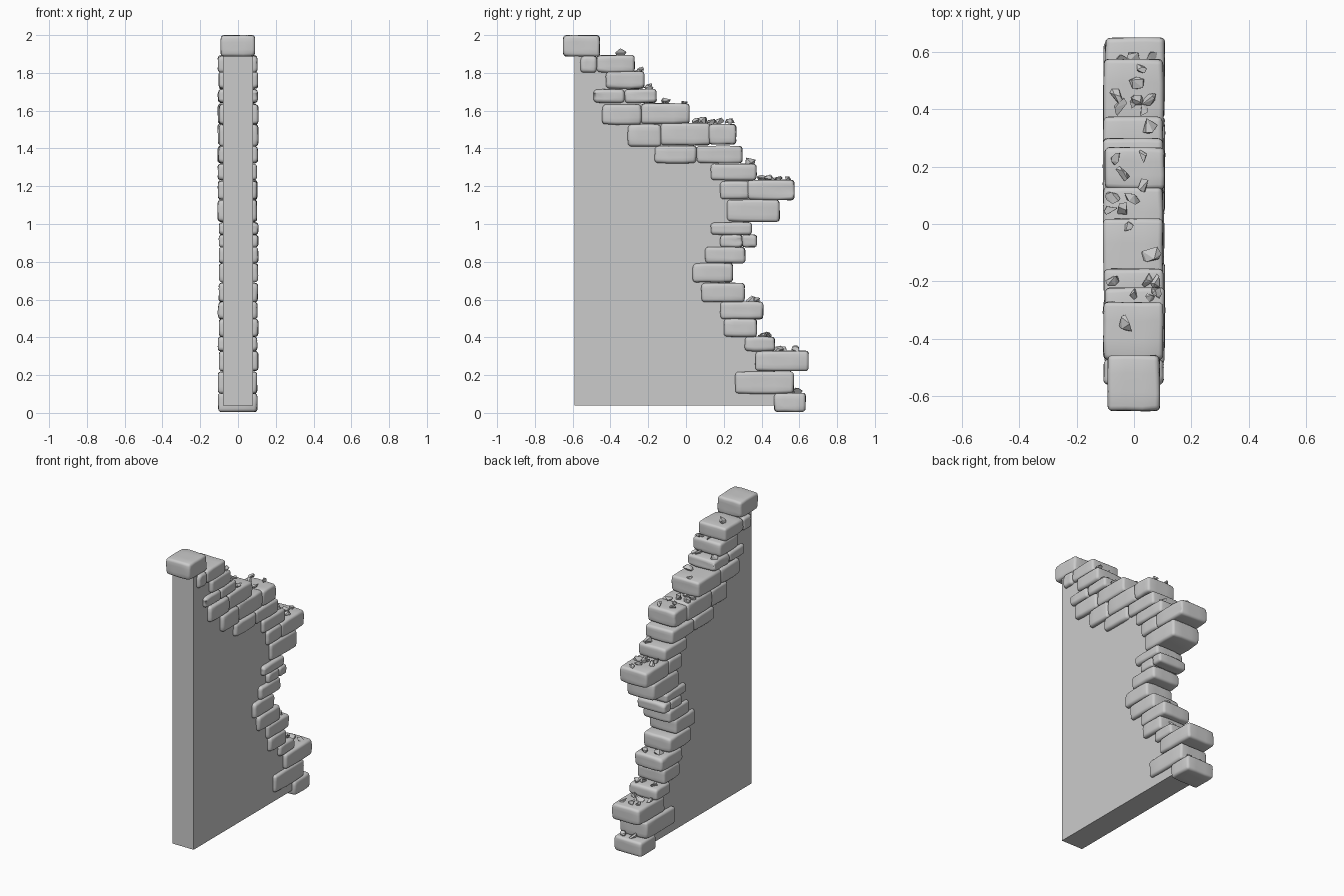
import bpy, bmesh, random, math
from mathutils import Vector, Euler

random.seed(7)
R = random.uniform


def finish(bm, name, smooth):
    bmesh.ops.recalc_face_normals(bm, faces=bm.faces[:])
    me = bpy.data.meshes.new(name)
    bm.to_mesh(me)
    bm.free()
    for p in me.polygons:
        p.use_smooth = smooth
    ob = bpy.data.objects.new(name, me)
    bpy.context.collection.objects.link(ob)
    return ob


# flat wall slab, its broken edge running through the middle of the stones
outline = [(-.59, .04), (.5, .04), (.45, .2), (.5, .28), (.37, .38), (.3, .5), (.2, .62),
           (.14, .75), (.21, .85), (.26, .97), (.36, 1.06), (.4, 1.19), (.22, 1.29),
           (.08, 1.38), (-.05, 1.49), (-.2, 1.6), (-.3, 1.7), (-.38, 1.78),
           (-.48, 1.88), (-.59, 1.89)]
bm = bmesh.new()
face = bm.faces.new([bm.verts.new((-.08, y, z)) for y, z in outline])
ext = bmesh.ops.extrude_face_region(bm, geom=[face])
bmesh.ops.translate(bm, vec=(.16, 0, 0),
                    verts=[v for v in ext['geom'] if isinstance(v, bmesh.types.BMVert)])
finish(bm, "wall_slab", False)


# worn stone block: jittered box with rounded edges
def stone(name, y0, y1, z0, z1, half=.105):
    bm = bmesh.new()
    bmesh.ops.create_cube(bm, size=1)
    bmesh.ops.subdivide_edges(bm, edges=bm.edges[:], cuts=2, use_grid_fill=True)
    shift = R(-.004, .004)
    for v in bm.verts:
        corner = sum(abs(c) > .49 for c in v.co)
        pinch = .007 if corner == 3 else .003
        size = Vector((2 * half, y1 - y0, z1 - z0))
        co = Vector([c * s for c, s in zip(v.co, size)])
        for i in range(3):
            if abs(v.co[i]) > .49:
                co[i] -= math.copysign(R(0, pinch), co[i])
            else:
                co[i] += R(-.004, .004)
        v.co = co + Vector((shift, (y0 + y1) / 2, (z0 + z1) / 2))
    bm.normal_update()
    sharp = [e for e in bm.edges if e.calc_face_angle(0) > .8]
    bmesh.ops.bevel(bm, geom=sharp, offset=.016, segments=3, profile=.5,
                    affect='EDGES', clamp_overlap=True)
    finish(bm, name, True)


# courses from top to bottom: y start, y end, z bottom, z top
stones = [(-.56, -.47, 1.80, 1.89), (-.475, -.27, 1.80, 1.895), (-.425, -.22, 1.715, 1.81),
          (-.49, -.325, 1.64, 1.715), (-.325, -.155, 1.64, 1.715), (-.445, -.235, 1.525, 1.635),
          (-.238, .02, 1.53, 1.64), (-.31, -.13, 1.41, 1.53), (-.137, .13, 1.415, 1.535),
          (.12, .268, 1.42, 1.53), (-.167, .057, 1.32, 1.415), (.055, .30, 1.32, 1.415),
          (.13, .375, 1.23, 1.32), (.18, .335, 1.13, 1.23), (.325, .575, 1.125, 1.235),
          (.215, .497, 1.01, 1.13), (.13, .35, .94, 1.01), (.18, .30, .875, .945),
          (.295, .377, .875, .945), (.10, .315, .79, .88), (.035, .25, .69, .795),
          (.08, .312, .585, .69), (.18, .41, .495, .59), (.20, .377, .40, .50),
          (.31, .472, .325, .405), (.365, .65, .22, .33), (.26, .572, .10, .22),
          (.465, .635, .003, .107)]
for s in stones:
    stone("edge_stone", *s)
stone("cap_stone", -.652, -.455, 1.885, 2.0, .092)


# loose rubble: angular convex chips lying on the ledges
def chip(x, y, z, r):
    bm = bmesh.new()
    rot = Euler((R(-.4, .4), R(-.4, .4), R(0, 6.28))).to_matrix()
    for i in range(10):
        d = Vector((R(-1, 1), R(-1, 1), R(-1, 1))).normalized()
        p = Vector((d.x * r * 1.2, d.y * r * .9, d.z * r * .7))
        bm.verts.new(rot @ p + Vector((x, y, z + r * .4)))
    hull = bmesh.ops.convex_hull(bm, input=bm.verts[:])
    junk = [g for g in hull['geom_interior'] if isinstance(g, bmesh.types.BMVert)]
    bmesh.ops.delete(bm, geom=junk, context='VERTS')
    finish(bm, "rubble_chip", False)


# ledge height: chips as x, y, radius
ledges = {
    1.893: [(-.025, -.345, .032)],
    1.807: [(0, -.245, .02), (.078, -.24, .022), (.055, -.255, .018)],
    1.713: [(-.075, -.195, .027), (.045, -.195, .024), (.075, -.2, .022)],
    1.638: [(.06, -.105, .032)],
    1.635: [(-.02, -.01, .018)],
    1.535: [(-.075, .095, .026), (-.01, .095, .032), (-.04, .055, .027), (-.08, .045, .022),
            (.035, .137, .024), (-.04, .175, .026), (.03, .235, .022), (-.06, .228, .022)],
    1.318: [(.045, .34, .035)],
    1.232: [(.025, .54, .02), (.01, .49, .026), (-.06, .445, .026), (.05, .44, .03),
            (.01, .43, .025), (-.05, .41, .03), (.03, .4, .022), (-.015, .415, .02)],
    .588: [(-.04, .35, .03), (.05, .37, .026)],
    .402: [(-.05, .42, .028), (.03, .41, .027), (.07, .43, .024)],
    .328: [(-.07, .5, .026), (-.02, .52, .03), (.04, .49, .027), (0, .58, .028),
           (.06, .58, .024), (-.04, .57, .026)],
    .105: [(-.02, .59, .026), (.055, .59, .026)],
}
for z, chips in ledges.items():
    for x, y, r in chips:
        chip(x, y, z, r)
